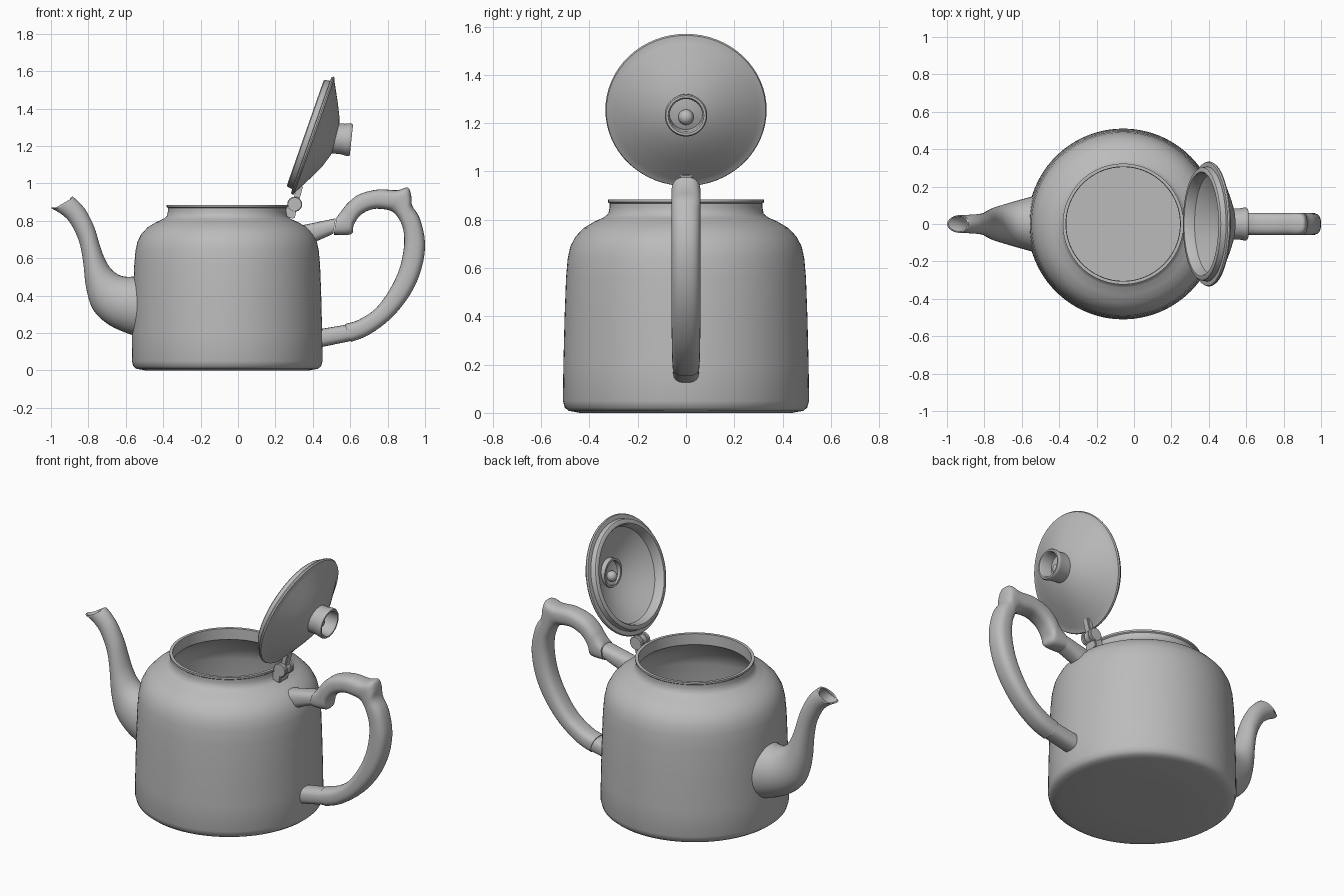
import bpy, bmesh, math
from mathutils import Vector, Matrix

if "Cube" in bpy.data.objects:
    bpy.data.objects.remove(bpy.data.objects["Cube"])

GREY = (0.5, 0.5, 0.5, 1)
metal = bpy.data.materials.new("plain grey")
metal.use_nodes = True
metal.diffuse_color = GREY
metal.node_tree.nodes["Principled BSDF"].inputs["Base Color"].default_value = GREY


def finish(bm, name, matrix=Matrix(), angle=40):
    bmesh.ops.recalc_face_normals(bm, faces=bm.faces[:])
    me = bpy.data.meshes.new(name)
    bm.to_mesh(me)
    bm.free()
    me.transform(matrix)
    me.materials.append(metal)
    ob = bpy.data.objects.new(name, me)
    bpy.context.collection.objects.link(ob)
    bpy.ops.object.select_all(action='DESELECT')
    ob.select_set(True)
    bpy.context.view_layer.objects.active = ob
    bpy.ops.object.shade_smooth_by_angle(angle=math.radians(angle))
    return ob


def bridge(bm, rings, closed=False):
    pairs = list(zip(rings, rings[1:] + rings[:1])) if closed else list(zip(rings, rings[1:]))
    for a, b in pairs:
        n = len(a)
        for i in range(n):
            bm.faces.new((a[i], a[(i + 1) % n], b[(i + 1) % n], b[i]))


def lathe(name, profile, matrix=Matrix(), closed=False, n=64, angle=40):
    """Revolve (radius, height) points round z; open ends are capped."""
    bm = bmesh.new()
    rings = [[bm.verts.new((r * math.cos(2 * math.pi * i / n), r * math.sin(2 * math.pi * i / n), h))
              for i in range(n)] for r, h in profile]
    bridge(bm, rings, closed)
    if not closed:
        bm.faces.new(rings[0])
        bm.faces.new(rings[-1])
    return finish(bm, name, matrix, angle)


def smooth_sections(secs, steps):
    """Catmull-Rom interpolation of section tuples."""
    pts = [secs[0]] + list(secs) + [secs[-1]]
    out = []
    for k in range(len(secs) - 1):
        p = pts[k:k + 4]
        for s in range(steps):
            t = s / steps
            out.append([0.5 * (2 * b + (c - a) * t + (2 * a - 5 * b + 4 * c - d) * t * t
                               + (3 * b - a - 3 * c + d) * t ** 3) for a, b, c, d in zip(*p)])
    return out + [list(secs[-1])]


def loft(name, secs, steps=4, power=1.0, n=24, mouth=False):
    """Sections are (outer x, outer z, inner x, inner z, half width)."""
    bm = bmesh.new()
    full = smooth_sections(secs, steps)

    def ring(sec, scale=1.0, sag=0.0):
        a, b = Vector((sec[0], 0, sec[1])), Vector((sec[2], 0, sec[3]))
        mid, half = (a + b) / 2, (a - b) / 2 * scale
        verts = []
        for i in range(n):
            c, s = math.cos(2 * math.pi * i / n), math.sin(2 * math.pi * i / n)
            u = math.copysign(abs(c) ** power, c)
            v = math.copysign(abs(s) ** power, s)
            p = mid + half * u + Vector((0, sec[4] * scale * v, 0))
            verts.append(bm.verts.new(p + Vector((0.5, 0, -1)) * sag * (1 - u * u)))
        return verts

    rings = [ring(s) for s in full[:-1]]
    rings.append(ring(full[-1], 1.0, 0.02 if mouth else 0))
    if mouth:  # hollow opening
        rings.append(ring(full[-1], 0.86, 0.02))
        rings += [ring(full[-k], 0.82) for k in (4, 7, 10)]
    bridge(bm, rings)
    bm.faces.new(rings[0])
    bm.faces.new(rings[-1])
    return finish(bm, name)


def box(name, size, centre, tilt=0.0, bevel=0.006):
    bm = bmesh.new()
    bmesh.ops.create_cube(bm, size=1, matrix=Matrix.Diagonal((*size, 1)))
    bmesh.ops.bevel(bm, geom=bm.edges[:], offset=bevel, segments=2, affect='EDGES')
    return finish(bm, name, Matrix.Translation(centre) @ Matrix.Rotation(tilt, 4, 'Y'))


def ball(name, centre, radius):
    bm = bmesh.new()
    bmesh.ops.create_uvsphere(bm, u_segments=20, v_segments=12, radius=radius)
    return finish(bm, name, Matrix.Translation(centre))


# Hollow body: outside from the base up, over the rim, then down the inside
body = [(0.46, 0.004), (0.485, 0.008), (0.502, 0.022), (0.51, 0.05), (0.508, 0.2), (0.503, 0.4),
        (0.497, 0.56), (0.49, 0.64), (0.479, 0.69), (0.458, 0.73), (0.425, 0.765), (0.38, 0.792),
        (0.34, 0.81), (0.322, 0.825), (0.317, 0.85), (0.317, 0.868), (0.323, 0.873), (0.323, 0.884),
        (0.306, 0.884), (0.304, 0.82), (0.37, 0.77), (0.44, 0.71), (0.468, 0.63), (0.475, 0.4),
        (0.482, 0.06), (0.46, 0.03)]
body[0:0] = [(0.2, 0.0), (0.44, 0.0)]
lathe("pot_body", body, Matrix.Translation((-0.058, 0, 0)), n=96)

# Curved spout with an open lip
loft("spout", [
    (-0.535, 0.505, -0.535, 0.18, 0.15), (-0.59, 0.50, -0.61, 0.205, 0.132),
    (-0.64, 0.512, -0.70, 0.25, 0.112), (-0.685, 0.55, -0.775, 0.325, 0.093),
    (-0.718, 0.61, -0.812, 0.44, 0.078), (-0.742, 0.68, -0.828, 0.58, 0.066),
    (-0.768, 0.765, -0.85, 0.69, 0.057), (-0.81, 0.85, -0.895, 0.785, 0.051),
    (-0.85, 0.90, -0.94, 0.832, 0.049), (-0.885, 0.93, -1.0, 0.868, 0.047)], n=32, mouth=True)

# Handle grip with a thumb rest at the top corner
loft("handle_grip", [
    (0.527, 0.818, 0.512, 0.725, 0.056), (0.555, 0.855, 0.605, 0.728, 0.058),
    (0.59, 0.897, 0.618, 0.775, 0.06), (0.65, 0.942, 0.655, 0.83, 0.06),
    (0.75, 0.967, 0.72, 0.862, 0.06), (0.85, 0.963, 0.79, 0.86, 0.06),
    (0.908, 0.977, 0.83, 0.845, 0.06), (0.926, 0.935, 0.857, 0.815, 0.06),
    (0.931, 0.882, 0.875, 0.78, 0.06), (0.973, 0.81, 0.887, 0.73, 0.06),
    (1.0, 0.68, 0.886, 0.65, 0.06), (0.98, 0.54, 0.862, 0.54, 0.06),
    (0.92, 0.405, 0.81, 0.43, 0.06), (0.82, 0.28, 0.735, 0.33, 0.059),
    (0.70, 0.19, 0.645, 0.27, 0.058), (0.605, 0.152, 0.572, 0.248, 0.056)],
    power=0.75, n=32)

# Sockets joining the grip to the body
loft("upper_handle_socket", [(0.34, 0.775, 0.415, 0.688, 0.052),
                             (0.523, 0.813, 0.509, 0.73, 0.052)], power=0.75)
loft("lower_handle_socket", [(0.435, 0.22, 0.435, 0.122, 0.054),
                             (0.573, 0.243, 0.604, 0.157, 0.052)], power=0.75)

# Open lid, tilted back on its hinge
tilt = math.radians(109.3)
lid_matrix = Matrix.Translation((0.40, 0, 1.255)) @ Matrix.Rotation(tilt, 4, 'Y')
lathe("lid", [
    (0.01, 0.133), (0.07, 0.124), (0.14, 0.102), (0.21, 0.068), (0.27, 0.036), (0.30, 0.02),
    (0.315, 0.012), (0.33, 0.008), (0.334, 0.0), (0.33, -0.008), (0.307, -0.01), (0.302, -0.038),
    (0.296, -0.043), (0.278, -0.043), (0.27, -0.03), (0.265, 0.012), (0.21, 0.045), (0.14, 0.08),
    (0.07, 0.102), (0.01, 0.11)], lid_matrix)
ball("lid_inner_rivet", lid_matrix @ Vector((0, 0, 0.095)), 0.03)

# Hollow ring knob with a rivet in its middle
knob_matrix = Matrix.Translation((0.50, 0, 1.243)) @ Matrix.Rotation(math.radians(96), 4, 'Y')
lathe("lid_knob", [(0.082, -0.02), (0.082, 0.06), (0.087, 0.085), (0.088, 0.1), (0.083, 0.107),
                   (0.074, 0.107), (0.068, 0.098), (0.068, -0.02)], knob_matrix, closed=True, n=40)
ball("lid_knob_rivet", (0.535, 0, 1.225), 0.032)

# Hinge: barrel, body bracket and lid arm
side = Matrix.Rotation(math.radians(90), 4, 'X')
for name, y, r, half in (("hinge_middle_knuckle", 0, 0.036, 0.019),
                         ("hinge_front_knuckle", -0.032, 0.04, 0.011),
                         ("hinge_back_knuckle", 0.032, 0.04, 0.011)):
    lathe(name, [(r - 0.004, -half), (r, -half + 0.004), (r, half - 0.004), (r - 0.004, half)],
          Matrix.Translation((0.303, y, 0.888)) @ side, n=24)
box("hinge_bracket", (0.055, 0.085, 0.06), (0.282, 0, 0.845), math.radians(12))
box("hinge_lid_arm", (0.032, 0.045, 0.12), (0.318, 0, 0.935), math.radians(15))
